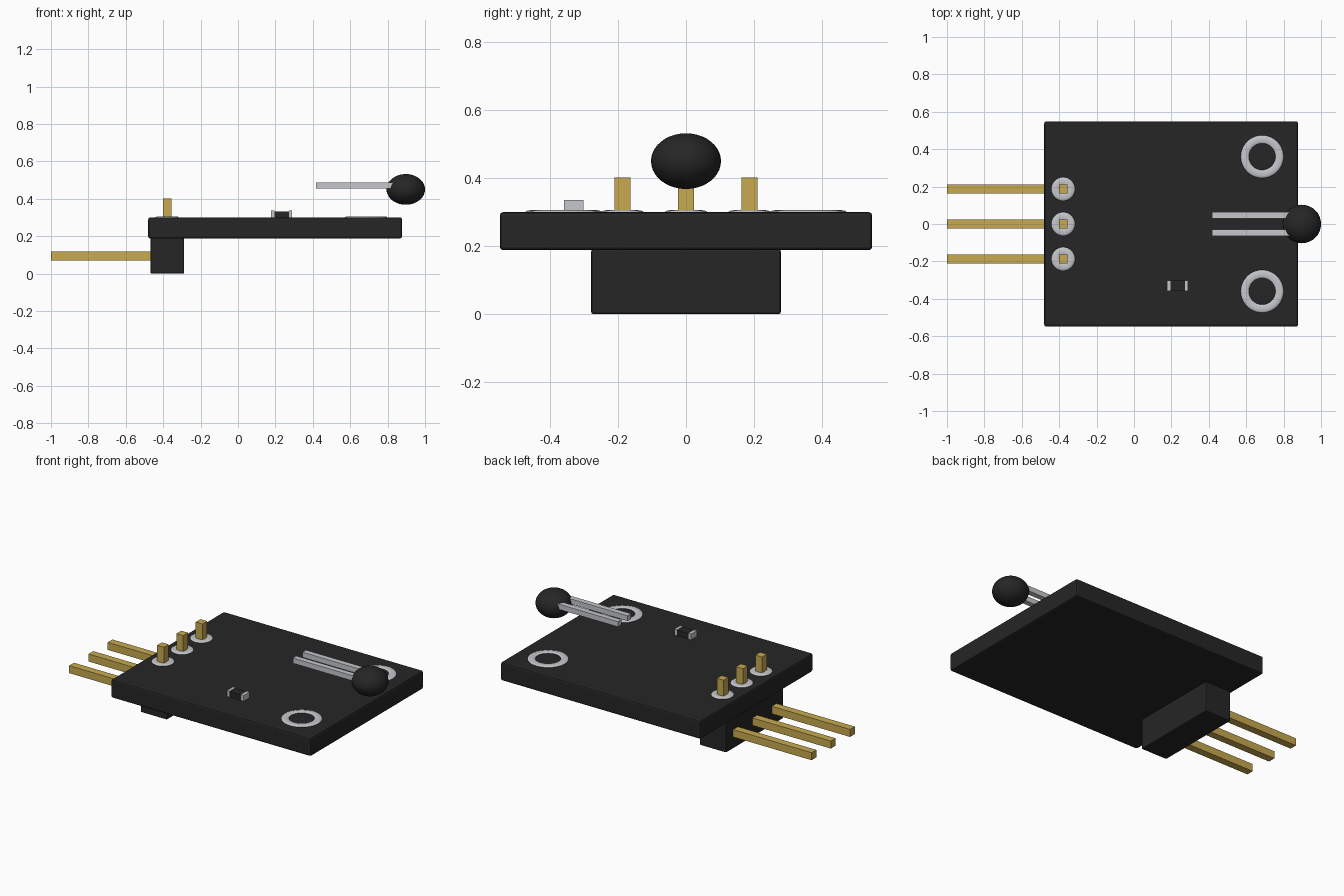
import bpy
import math

cube = bpy.data.objects.get("Cube")
if cube:
    bpy.data.objects.remove(cube, do_unlink=True)


def material(name, rgb):
    m = bpy.data.materials.new(name)
    m.use_nodes = True
    colour = (*rgb, 1)
    m.diffuse_color = colour
    m.node_tree.nodes["Principled BSDF"].inputs["Base Color"].default_value = colour
    return m


BLACK = material("matte black", (0.019, 0.019, 0.019))
SILVER = material("silver solder", (0.56, 0.57, 0.6))
GOLD = material("gold pin", (0.58, 0.40, 0.08))


def finish(name, mat, smooth=False):
    ob = bpy.context.object
    ob.name = ob.data.name = name
    ob.data.materials.append(mat)
    bpy.ops.object.transform_apply(location=False, rotation=False, scale=True)
    if smooth:
        bpy.ops.object.shade_smooth_by_angle(angle=math.radians(40))
    return ob


def box(name, mat, xs, ys, zs, bevel=0):
    """Box between pairs of limits, with an optional rounded edge."""
    spans = (xs, ys, zs)
    bpy.ops.mesh.primitive_cube_add(size=1, location=[(a + b) / 2 for a, b in spans])
    bpy.context.object.scale = [b - a for a, b in spans]
    ob = finish(name, mat)
    if bevel:
        mod = ob.modifiers.new("rounded edges", "BEVEL")
        mod.width = bevel
        mod.segments = 2
    return ob


def ball(name, mat, centre, radii):
    bpy.ops.mesh.primitive_uv_sphere_add(segments=32, ring_count=20, location=centre)
    bpy.context.object.scale = radii
    return finish(name, mat, True)


def flat_ring(name, mat, centre, inner, outer, height):
    minor = (outer - inner) / 2
    bpy.ops.mesh.primitive_torus_add(
        location=centre, major_radius=inner + minor, minor_radius=minor,
        major_segments=40, minor_segments=12)
    bpy.context.object.scale = (1, 1, height / minor)
    return finish(name, mat, True)


def around(c, half):
    return (c - half, c + half)


TOP = 0.30

# Circuit board and the pin header block underneath
box("board", BLACK, (-0.48, 0.877), (-0.548, 0.548), (0.188, TOP), 0.01)
box("header_block", BLACK, (-0.468, -0.288), (-0.279, 0.279), (0, 0.19), 0.006)

# Header pins: long horizontal leg, short upright tip and solder pad
for label, y in (("left", 0.187), ("middle", 0), ("right", -0.187)):
    box(f"pin_leg_{label}", GOLD, (-1, -0.40), around(y, 0.023), (0.071, 0.117))
    box(f"pin_tip_{label}", GOLD, around(-0.379, 0.023), around(y, 0.023), (0.19, 0.402))
    flat_ring(f"solder_pad_{label}", SILVER, (-0.379, y, TOP), 0.018, 0.063, 0.006)

# Mounting holes: silver rim around a dark centre
for label, y in (("left", 0.36), ("right", -0.36)):
    flat_ring(f"mounting_rim_{label}", SILVER, (0.685, y, TOP), 0.07, 0.114, 0.006)
    ball(f"mounting_centre_{label}", BLACK, (0.685, y, TOP), (0.076, 0.076, 0.004))

# Sensor bead on two straight leads
ball("sensor_bead", BLACK, (0.897, 0, 0.45), (0.103, 0.103, 0.082))
for label, y in (("left", 0.047), ("right", -0.047)):
    box(f"sensor_lead_{label}", SILVER, (0.417, 0.85), around(y, 0.017), (0.455, 0.487))

# Surface mounted resistor with metal end caps
box("resistor_body", BLACK, (0.19, 0.275), around(-0.33, 0.027), (TOP - 0.005, 0.333))
for label, x in (("inner", 0.185), ("outer", 0.281)):
    box(f"resistor_cap_{label}", SILVER, around(x, 0.009), around(-0.33, 0.029), (TOP - 0.005, 0.336))
